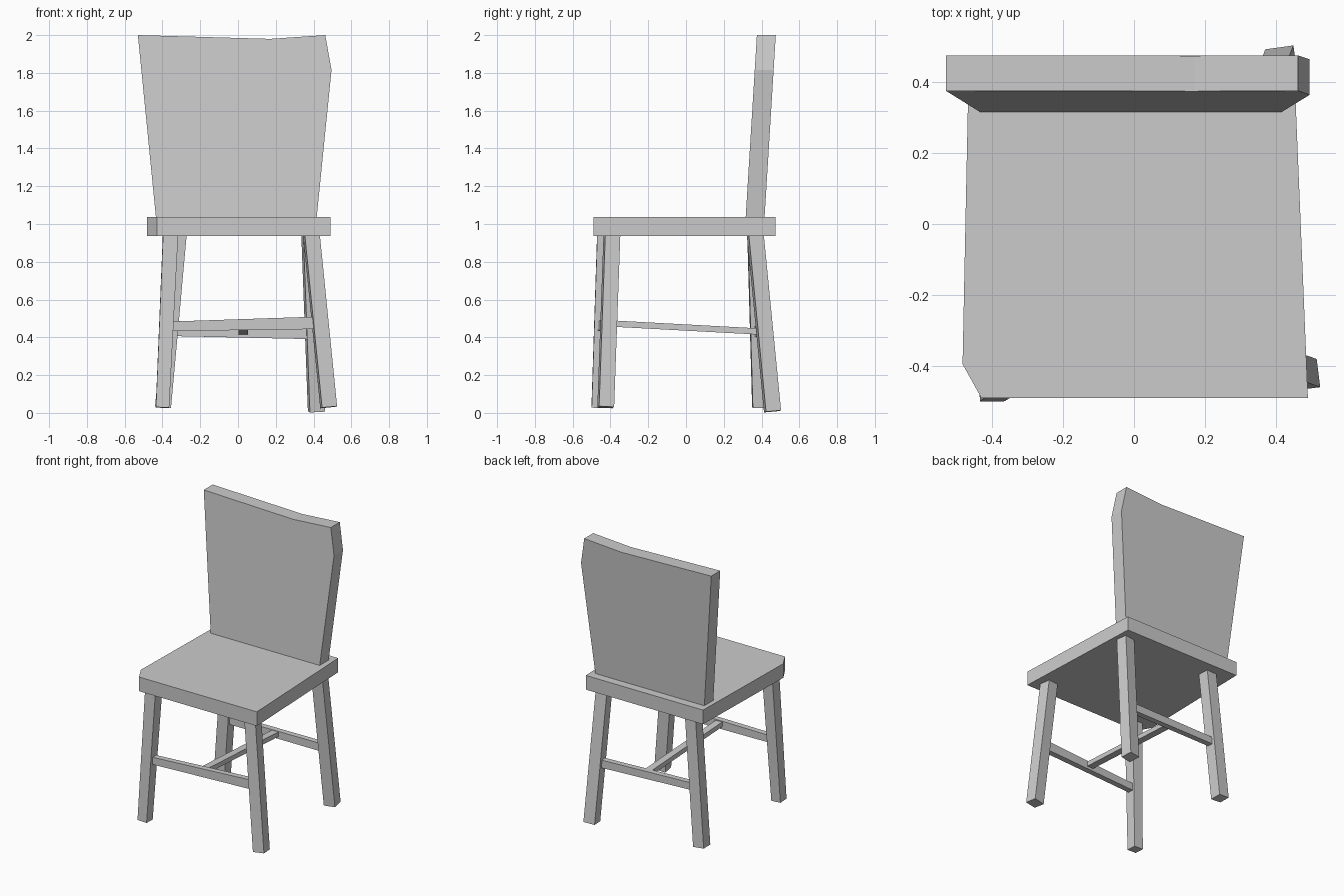
import bpy, math
from mathutils import Vector, Matrix

if "Cube" in bpy.data.objects:
    bpy.data.objects.remove(bpy.data.objects["Cube"])


def make_prism(name, ring_a, ring_b):
    """Closed solid between two matching rings of points (flat shaded)."""
    n = len(ring_a)
    faces = [list(range(n))[::-1], list(range(n, 2 * n))]
    faces += [(i, (i + 1) % n, n + (i + 1) % n, n + i) for i in range(n)]
    mesh = bpy.data.meshes.new(name)
    mesh.from_pydata([tuple(v) for v in ring_a + ring_b], [], faces)
    obj = bpy.data.objects.new(name, mesh)
    bpy.context.collection.objects.link(obj)
    return obj


def make_leg(name, foot, head, foot_size, head_size, turn):
    """Splayed square leg, foot cut square to the leg's axis."""
    foot, head = Vector(foot), Vector(head)
    axis = (head - foot) / (head.z - foot.z)
    spin = Matrix.Rotation(math.radians(turn), 3, 'Z')
    low, high = [], []
    for sx, sy in ((-1, -1), (1, -1), (1, 1), (-1, 1)):
        corner = spin @ Vector((sx, sy, 0)) / 2
        low_off, high_off = corner * foot_size, corner * head_size
        low_off.z = -(low_off.x * axis.x + low_off.y * axis.y)
        low.append(foot + low_off)
        high.append(head + high_off)
    return make_prism(name, low, high)


def make_bar(name, start, end, width, height_a, height_b):
    """Rectangular stretcher between two points."""
    start, end = Vector(start), Vector(end)
    side = (end - start).cross(Vector((0, 0, 1))).normalized() * width / 2
    rings = []
    for p, h in ((start, height_a), (end, height_b)):
        up = Vector((0, 0, h / 2))
        rings.append([p - side - up, p + side - up, p + side + up, p - side + up])
    return make_prism(name, *rings)


# Seat: uneven slab with one clipped front corner
outline = [(-0.43, -0.49), (0.49, -0.49), (0.45, 0.475),
           (-0.465, 0.475), (-0.475, 0.0), (-0.483, -0.395)]
make_prism("seat", [(x, y, 0.937) for x, y in outline],
           [(x, y, 1.037) for x, y in outline])

# Backrest: crooked profile, leaning backwards
profile = [(-0.434, 1.03), (0.416, 1.03), (0.495, 1.815),
           (0.462, 2.0), (0.17, 1.98), (-0.53, 2.0)]
lean = lambda z: 0.316 + (z - 1.037) * 0.0615
make_prism("backrest", [(x, lean(z) + 0.1, z) for x, z in profile],
           [(x, lean(z), z) for x, z in profile])

# Legs
for spec in (
    ("front_left_leg", (-0.40, -0.465, 0.028), (-0.357, -0.43, 0.95), 0.07, 0.08, 1),
    ("front_right_leg", (0.48, -0.425, 0.03), (0.388, -0.392, 0.95), 0.08, 0.08, 7),
    ("back_right_leg", (0.415, 0.458, 0.008), (0.38, 0.366, 0.95), 0.08, 0.08, 8),
    ("back_left_leg", (-0.397, 0.392, 0.03), (-0.313, 0.366, 0.95), 0.08, 0.08, 3),
):
    make_leg(*spec)

# Stretchers in an H layout
make_bar("front_stretcher", (-0.375, -0.446, 0.458), (0.43, -0.409, 0.477), 0.04, 0.05, 0.066)
make_bar("back_stretcher", (-0.355, 0.38, 0.432), (0.39, 0.41, 0.418), 0.04, 0.05, 0.055)
make_bar("middle_stretcher", (0.028, -0.43, 0.475), (0.028, 0.405, 0.43), 0.05, 0.033, 0.033)

# Consistent outward normals
import bmesh
for obj in bpy.context.collection.objects:
    bm = bmesh.new()
    bm.from_mesh(obj.data)
    bmesh.ops.recalc_face_normals(bm, faces=bm.faces)
    bm.to_mesh(obj.data)
    bm.free()
